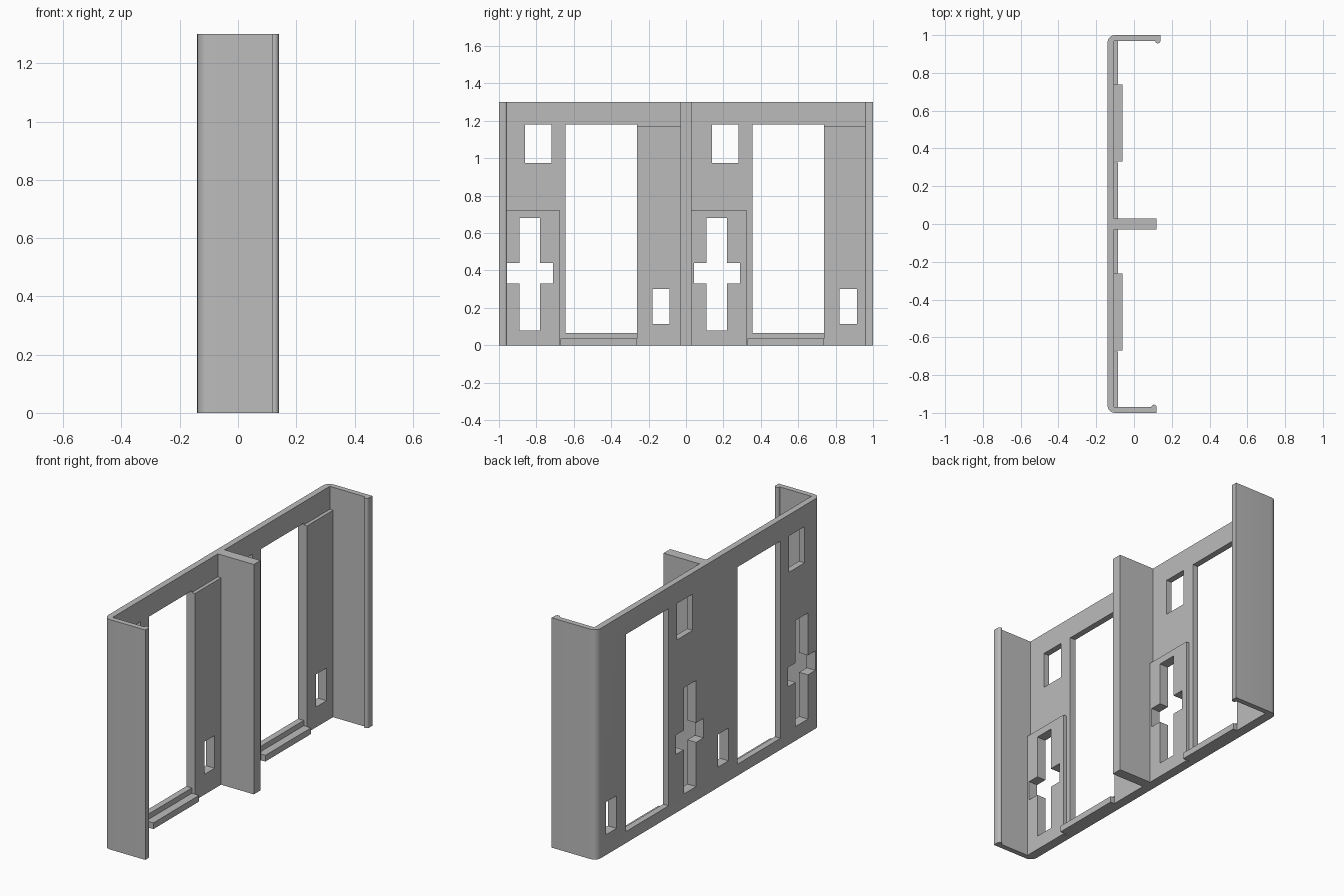
import bpy, bmesh, math

if "Cube" in bpy.data.objects:
    bpy.data.objects.remove(bpy.data.objects["Cube"], do_unlink=True)

grey = bpy.data.materials.new("plain grey")
grey.use_nodes = True
grey.diffuse_color = (0.5, 0.5, 0.5, 1)
grey.node_tree.nodes["Principled BSDF"].inputs["Base Color"].default_value = (0.5, 0.5, 0.5, 1)

HEIGHT = 1.3
BACK, FACE, PAD, LIP = -0.14, -0.105, -0.085, -0.06   # depth levels along x


def prism(name, outline, z0, z1):
    """Extrude a plan outline (x, y) from z0 to z1."""
    bm = bmesh.new()
    base = bm.faces.new([bm.verts.new((x, y, z0)) for x, y in outline])
    top = bmesh.ops.extrude_face_region(bm, geom=[base])["geom"]
    bmesh.ops.translate(bm, vec=(0, 0, z1 - z0),
                        verts=[v for v in top if isinstance(v, bmesh.types.BMVert)])
    bmesh.ops.recalc_face_normals(bm, faces=bm.faces)
    mesh = bpy.data.meshes.new(name)
    bm.to_mesh(mesh)
    bm.free()
    mesh.materials.append(grey)
    obj = bpy.data.objects.new(name, mesh)
    bpy.context.collection.objects.link(obj)
    return obj


def box(name, x0, x1, y0, y1, z0, z1):
    return prism(name, [(x0, y0), (x1, y0), (x1, y1), (x0, y1)], z0, z1)


def arc(cx, cy, r, start, end, steps=6):
    return [(cx + r * math.cos(math.radians(start + (end - start) * i / steps)),
             cy + r * math.sin(math.radians(start + (end - start) * i / steps)))
            for i in range(steps + 1)]


def cut(obj, y0, y1, z0, z1):
    """Cut a rectangular window through an object along x."""
    cutter = box("cutter", BACK - 0.1, 0, y0, y1, z0, z1)
    cutter.hide_render = True
    mod = obj.modifiers.new("window", "BOOLEAN")
    mod.operation, mod.solver, mod.object = "DIFFERENCE", "EXACT", cutter
    bpy.context.view_layer.objects.active = obj
    bpy.ops.object.modifier_apply(modifier=mod.name)
    bpy.data.objects.remove(cutter, do_unlink=True)


# Channel: back panel, two end walls with snap beads, and the middle wall
R, BEAD, WALL = 0.04, 0.014, 0.97
outline = arc(BACK + R, -1 + R, R, 180, 270)
outline += [(0.12, -1)] + arc(0.12 - BEAD, -WALL, BEAD, 0, 180)
outline += [(FACE, -WALL), (FACE, -0.03), (0.12, -0.03), (0.12, 0.03), (FACE, 0.03), (FACE, WALL)]
outline += arc(0.14 - BEAD, WALL, BEAD, 180, 360)
outline += [(0.14, 1)] + arc(BACK + R, 1 - R, R, 90, 180)
channel = prism("channel_frame", outline, 0, HEIGHT)

# Two identical bays, one unit apart
for bay, shift in (("right", 0), ("left", 1)):
    near, far = (-WALL, -0.03) if shift == 0 else (0.03, WALL)
    cross_pad = box(bay + "_cross_pad", FACE, PAD, near, shift - 0.675, 0, 0.72)
    tall_pad = box(bay + "_tall_pad", FACE, PAD, shift - 0.262, far, 0, 1.17)
    box(bay + "_sill_ledge", FACE, LIP, shift - 0.67, shift - 0.262, 0, 0.035)

    cut(channel, shift - 0.645, shift - 0.262, 0.065, 1.18)      # tall opening
    cut(channel, shift - 0.86, shift - 0.72, 0.975, 1.18)        # upper window
    for part in (channel, cross_pad):                            # cross cut-out
        cut(part, shift - 0.89, shift - 0.78, 0.08, 0.68)
        cut(part, shift - 0.957, shift - 0.71, 0.33, 0.44)
    for part in (channel, tall_pad):                             # small slot
        cut(part, shift - 0.18, shift - 0.087, 0.115, 0.3)

# Soft shading on the rounded corners, crisp elsewhere
bpy.ops.object.select_all(action="DESELECT")
channel.select_set(True)
bpy.context.view_layer.objects.active = channel
bpy.ops.object.shade_smooth_by_angle(angle=math.radians(35))
